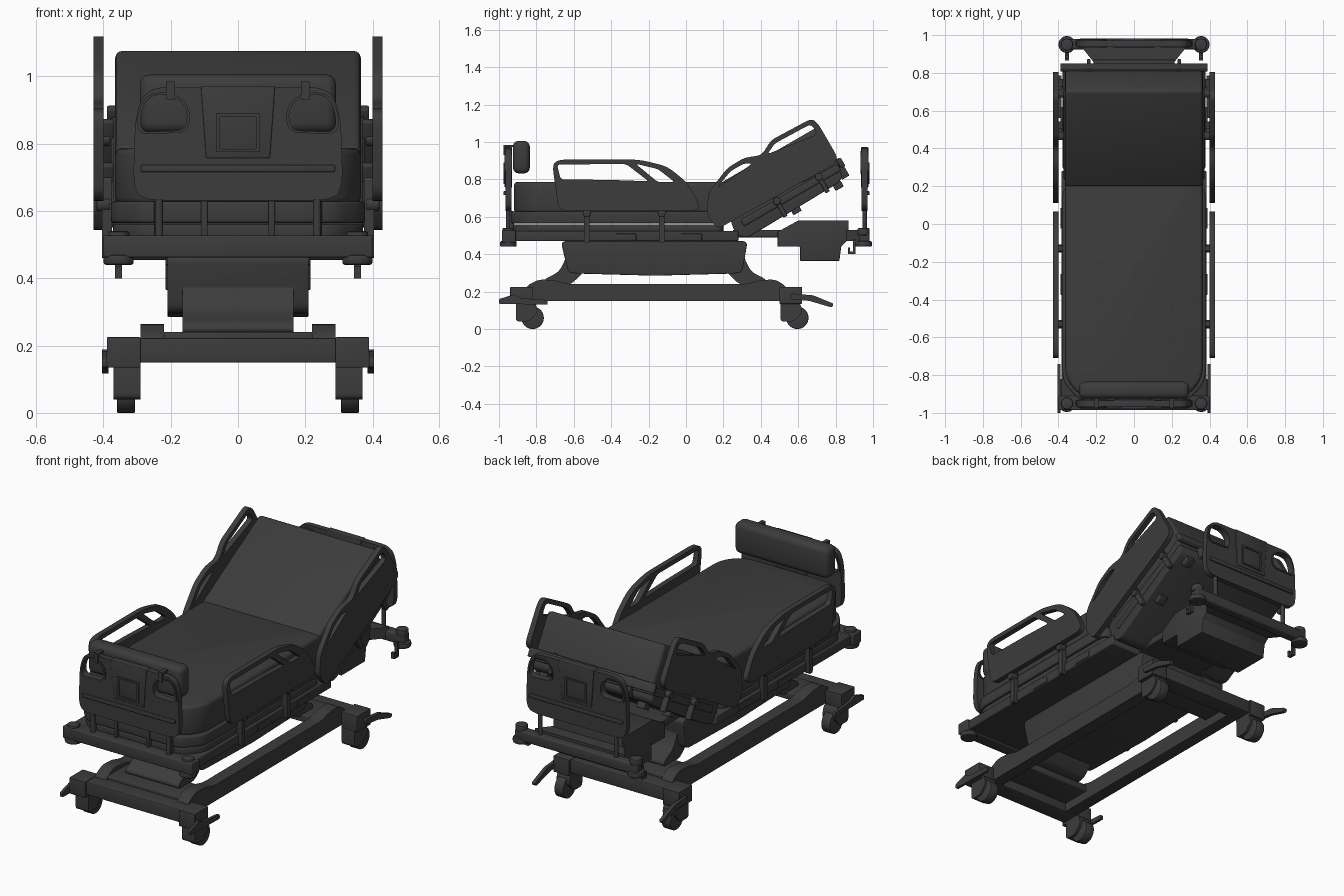
import bpy, bmesh, math
from mathutils import Matrix, Vector

DARK = bpy.data.materials.new("dark_grey")
DARK.diffuse_color = (0.045, 0.045, 0.045, 1)
AXES = {'x': Matrix(((0, 0, 1), (1, 0, 0), (0, 1, 0))).to_4x4(),   # profile (y, z)
        'y': Matrix(((1, 0, 0), (0, 0, -1), (0, 1, 0))).to_4x4(),  # profile (x, z)
        'z': Matrix.Identity(4)}                                  # profile (x, y)
I = Matrix.Identity(4)
# frame of the raised backrest: origin on the mattress crease, tilted 30 degrees
BACK = Matrix.Translation((0, 0.195, 0.787)) @ Matrix.Rotation(math.radians(30), 4, 'X')


def finish(name, bm, bevel, m, segs=3):
    bmesh.ops.recalc_face_normals(bm, faces=bm.faces)
    if bevel:
        edges = [e for e in bm.edges if e.calc_face_angle(0) > 0.6]
        bmesh.ops.bevel(bm, geom=edges, offset=bevel, segments=segs, profile=0.5,
                        affect='EDGES', clamp_overlap=True)
    me = bpy.data.meshes.new(name)
    bm.to_mesh(me)
    bm.free()
    me.materials.append(DARK)
    ob = bpy.data.objects.new(name, me)
    ob.matrix_world = m
    bpy.context.collection.objects.link(ob)
    return ob


def box(name, x0, x1, y0, y1, z0, z1, bevel=0.0, m=I):
    bm = bmesh.new()
    bmesh.ops.create_cube(bm, size=1)
    for v in bm.verts:
        v.co = ((x0 + x1) / 2 + v.co.x * (x1 - x0), (y0 + y1) / 2 + v.co.y * (y1 - y0),
                (z0 + z1) / 2 + v.co.z * (z1 - z0))
    return finish(name, bm, bevel, m)


def rounded(pts, r, n=5):
    pts, out = [Vector(p) for p in pts], []
    for i, p in enumerate(pts):
        a, b = pts[i - 1] - p, pts[(i + 1) % len(pts)] - p
        a = p + a.normalized() * min(r, a.length * 0.48)
        b = p + b.normalized() * min(r, b.length * 0.48)
        for k in range(n + 1):
            t = k / n
            out.append(a * (1 - t) ** 2 + p * 2 * t * (1 - t) + b * t * t)
    return out


def prism(name, outline, axis, lo, hi, r=0.0, holes=(), hole_r=0.02, bevel=0.0, m=I):
    bm = bmesh.new()
    loops = [rounded(outline, r) if r else outline] + [rounded(h, hole_r) for h in holes]
    rings = [[bm.verts.new((p[0], p[1], 0)) for p in loop] for loop in loops]
    if holes:
        edges = [bm.edges.new((v[i - 1], v[i])) for v in rings for i in range(len(v))]
        bmesh.ops.triangle_fill(bm, edges=edges, use_beauty=True, use_dissolve=False)
    else:
        bm.faces.new(rings[0])
    ext = bmesh.ops.extrude_face_region(bm, geom=bm.faces[:])['geom']
    top = {v for v in ext if isinstance(v, bmesh.types.BMVert)}
    sign = -1 if axis == 'y' else 1
    for v in bm.verts:
        v.co.z = sign * (hi if v in top else lo)
    bm.transform(AXES[axis])
    return finish(name, bm, bevel, m)


def cyl(name, c, rad, depth, axis='z', bevel=0.0, m=I):
    bm = bmesh.new()
    bmesh.ops.create_cone(bm, cap_ends=True, segments=32, radius1=rad, radius2=rad, depth=depth)
    bm.transform(Matrix.Translation(c) @ AXES[axis])
    return finish(name, bm, bevel, m, 2)


def rect(x0, x1, y0, y1):
    return [(x0, y0), (x1, y0), (x1, y1), (x0, y1)]


def span(s, a, b):
    return sorted((s * a, s * b))


# ---- wheeled base ----
for end, y0, y1 in (("foot", -0.94, -0.82), ("head", 0.50, 0.62)):
    box(end + "_base_crossbar", -0.32, 0.32, y0 + 0.01, y1 - 0.01, 0.15, 0.222, 0.004)
    for s in (-1, 1):
        box(end + "_corner_block", *span(s, 0.29, 0.39), y0, y1, 0.135, 0.225, 0.003)
        wy = y0 + (0.12 if end == "foot" else 0.095)
        prism(end + "_caster_fork", [(wy - 0.09, 0.04), (wy - 0.02, 0.04), (wy + 0.03, 0.09),
              (wy + 0.01, 0.15), (wy - 0.09, 0.15)], 'x', *span(s, 0.29, 0.37), r=0.02)
        cyl(end + "_caster_wheel", (s * 0.333, wy, 0.06), 0.06, 0.054, 'x', 0.004)
for s in (-1, 1):
    prism("base_side_rail", [(-0.86, 0.15), (0.54, 0.15), (0.54, 0.225), (0.48, 0.265), (0.40, 0.262),
          (0.32, 0.24), (-0.63, 0.24), (-0.71, 0.262), (-0.79, 0.265), (-0.86, 0.225)],
          'x', *span(s, 0.22, 0.29), r=0.03)
    prism("foot_brake_pedal", [(-1.0, 0.135), (-0.74, 0.13), (-0.74, 0.155), (-0.88, 0.165),
          (-0.92, 0.185), (-1.0, 0.16)], 'x', *span(s, 0.39, 0.405), r=0.008)
    prism("head_brake_pedal", [(0.56, 0.16), (0.66, 0.15), (0.78, 0.115), (0.79, 0.135),
          (0.68, 0.18), (0.56, 0.19)], 'x', *span(s, 0.385, 0.405), r=0.01)

# ---- lift arms and skirt ----
arm = [(-0.76, 0.235), (-0.76, 0.265), (-0.68, 0.305), (-0.645, 0.37), (-0.63, 0.45),
       (-0.5, 0.45), (-0.55, 0.30), (-0.62, 0.235)]
prism("foot_lift_arm", arm, 'x', -0.165, 0.165, r=0.03)
prism("head_lift_arm", [(-0.33 - y, z) for y, z in arm], 'x', -0.165, 0.165, r=0.03)
for end, y0, y1 in (("foot", -0.84, -0.66), ("head", 0.33, 0.52)):
    box(end + "_lift_mount", -0.23, 0.23, y0, y1, 0.20, 0.24, 0.005)
prism("lift_skirt", [(-0.67, 0.47), (-0.63, 0.305), (-0.60, 0.297), (-0.165, 0.285), (0.27, 0.297),
      (0.30, 0.305), (0.33, 0.47)], 'x', -0.21, 0.21, r=0.03, bevel=0.004)

# ---- deck frame ----
box("deck_frame", -0.385, 0.385, -0.97, 0.28, 0.47, 0.525, 0.006)
box("foot_bumper_bar", -0.40, 0.40, -0.985, -0.91, 0.462, 0.528, 0.006)
box("head_extension", -0.20, 0.20, 0.25, 0.88, 0.49, 0.53, 0.004)
prism("actuator_housing", [(0.49, 0.44), (0.61, 0.44), (0.61, 0.365), (0.82, 0.365), (0.83, 0.44),
      (0.87, 0.48), (0.87, 0.58), (0.60, 0.58), (0.49, 0.52)], 'x', -0.215, 0.215, bevel=0.003)
prism("head_frame_bracket", [(-0.28, 0.94), (0.28, 0.94), (0.2, 0.84), (-0.2, 0.84)], 'z', 0.47, 0.53)
box("head_bumper_bar", -0.38, 0.38, 0.925, 0.98, 0.455, 0.515, 0.01)
for s in (-1, 1):
    for y in (-0.95, 0.95):
        cyl("corner_bumper", (s * 0.355, y, 0.455), 0.045, 0.03, bevel=0.008)
        cyl("corner_socket", (s * 0.355, y, 0.52), 0.032, 0.04, bevel=0.006)
    prism("accessory_hook", [(0.905, 0.48), (0.905, 0.40), (0.865, 0.40), (0.865, 0.435), (0.877, 0.435),
          (0.877, 0.415), (0.893, 0.415), (0.893, 0.48)], 'x', *span(s, 0.345, 0.365))
    for y in (-0.32, 0.03):
        box("side_grip", *span(s, 0.37, 0.389), y - 0.055, y + 0.055, 0.475, 0.51, 0.003)

# ---- mattress tray and mattress, foot part ----
def foot_outline(w, y):
    return [(-w, 0.2), (-w, y + 0.1), (-w + 0.09, y), (w - 0.09, y), (w, y + 0.1), (w, 0.2)]


prism("tray_lower", foot_outline(0.372, -0.925), 'z', 0.52, 0.56, r=0.05, bevel=0.005)
prism("tray_upper", foot_outline(0.378, -0.935), 'z', 0.565, 0.628, r=0.05, bevel=0.008)
prism("mattress_foot", [(x, 0.275 if y == 0.2 else y) for x, y in foot_outline(0.365, -0.92)],
      'z', 0.62, 0.787, r=0.07, bevel=0.02)
for x in (-0.24, -0.1, 0.1, 0.24):
    box("tray_strap", x - 0.01, x + 0.01, -0.945, -0.92, 0.525, 0.63, 0.004)

# ---- raised backrest ----
box("mattress_back", -0.365, 0.365, -0.005, 0.592, -0.25, 0, 0.02, BACK)
prism("backrest_tray", [(-0.06, -0.17), (0.57, -0.235), (0.575, -0.29), (0.54, -0.315), (0.05, -0.325),
      (-0.04, -0.325), (-0.08, -0.28)], 'x', -0.372, 0.372, r=0.03, bevel=0.006, m=BACK)
box("backrest_lip", -0.378, 0.378, -0.02, 0.58, -0.265, -0.225, 0.008, BACK)
box("backrest_head_bar", -0.39, 0.39, 0.585, 0.612, -0.255, -0.205, 0.006, BACK)
for x in (-0.24, 0.24):
    box("backrest_strap", x - 0.01, x + 0.01, 0.56, 0.605, -0.31, -0.20, 0.004, BACK)

# ---- side rails ----
for s in (-1, 1):
    prism("foot_side_rail", [(-0.68, 0.63), (-0.715, 0.88), (-0.68, 0.906), (-0.25, 0.906), (-0.10, 0.87),
          (0.01, 0.78), (0.075, 0.66), (0.05, 0.63)], 'x', *span(s, 0.40, 0.43), r=0.05,
          holes=[[(-0.67, 0.80), (-0.69, 0.88), (-0.32, 0.882), (-0.20, 0.79), (-0.40, 0.797)],
                 [(-0.27, 0.884), (-0.15, 0.855), (-0.06, 0.785), (-0.15, 0.785)]])
    prism("head_side_rail", [(0.17, 0.535), (0.11, 0.61), (0.12, 0.73), (0.22, 0.86), (0.31, 0.915),
          (0.405, 0.93), (0.455, 1.01), (0.67, 1.125), (0.705, 1.10), (0.81, 0.92), (0.79, 0.88)],
          'x', *span(s, 0.40, 0.43), r=0.03,
          holes=[[(0.165, 0.755), (0.24, 0.845), (0.31, 0.885), (0.355, 0.885), (0.25, 0.81)],
                 [(0.435, 0.935), (0.475, 0.992), (0.66, 1.092), (0.68, 1.082), (0.70, 1.04)]])
    for y in (-0.53, -0.13):
        prism("rail_support", rect(y - 0.015, y + 0.015, 0.46, 0.70), 'x', *span(s, 0.375, 0.405), r=0.01)
        cyl("rail_pivot", (s * 0.40, y, 0.62), 0.022, 0.04, 'x', 0.004)
    for u in (0.2, 0.46):
        box("back_rail_support", *span(s, 0.37, 0.402), u - 0.012, u + 0.012, -0.33, -0.17, 0.005, BACK)
        cyl("back_rail_pivot", (s * 0.395, u, -0.235), 0.02, 0.03, 'x', 0.004, BACK)
        box("tray_latch", *span(s, 0.28, 0.33), u + 0.04, u + 0.09, -0.345, -0.31, 0.004, BACK)

# ---- foot and head boards ----
def end_board(name, y, s):
    def lay(a, b):  # depth range measured outward from the board centre
        return sorted((y + s * a, y + s * b))
    grip = [(0.155, 0.84), (0.29, 0.835), (0.29, 0.895), (0.262, 0.945), (0.19, 0.945), (0.15, 0.905)]
    grips = [[(k * x, z) for x, z in grip] for k in (-1, 1)]
    prism(name, [(-0.28, 0.632), (0.28, 0.632), (0.312, 0.67), (0.305, 0.89), (0.27, 0.968),
          (-0.27, 0.968), (-0.305, 0.89), (-0.312, 0.67)], 'y', *lay(-0.016, 0.016),
          r=0.06, holes=grips, hole_r=0.03)
    prism(name + "_panel", [(-0.095, 0.757), (0.095, 0.757), (0.11, 0.972), (-0.11, 0.972)], 'y',
          *lay(-0.02, 0.02), bevel=0.004)
    prism(name + "_screen_frame", rect(-0.066, 0.066, 0.775, 0.89), 'y', *lay(0.015, 0.026),
          holes=[rect(-0.055, 0.055, 0.785, 0.88)], hole_r=0.006)
    box(name + "_ledge", -0.288, 0.288, *lay(0.01, 0.026), 0.716, 0.737, 0.004)
    for k, rim in zip((-1, 1), grips):
        mid = Vector((k * 0.22, 0.89))
        prism(name + "_grip_rim", rounded([mid + (Vector(p) - mid) * 1.13 for p in rim], 0.035), 'y',
              *lay(-0.021, 0.021), holes=[rim], hole_r=0.03)
        cyl(name + "_post", (k * 0.235, y, 0.57), 0.012, 0.16)


end_board("footboard", -0.95, -1)
end_board("headboard", 0.955, 1)

# ---- pump unit hung on the footboard ----
box("pump_unit", -0.292, 0.292, -0.925, -0.835, 0.832, 1.006, 0.03)
for x in (-0.2, 0.2):
    prism("pump_hook", [(-0.91, 0.985), (-0.975, 0.985), (-0.975, 0.93), (-0.967, 0.93), (-0.967, 0.972),
          (-0.91, 0.972)], 'x', x - 0.012, x + 0.012)

# ---- smooth shading with crisp edges ----
for ob in bpy.context.collection.objects:
    ob.select_set(True)
    bpy.context.view_layer.objects.active = ob
bpy.ops.object.shade_smooth_by_angle(angle=math.radians(35))
